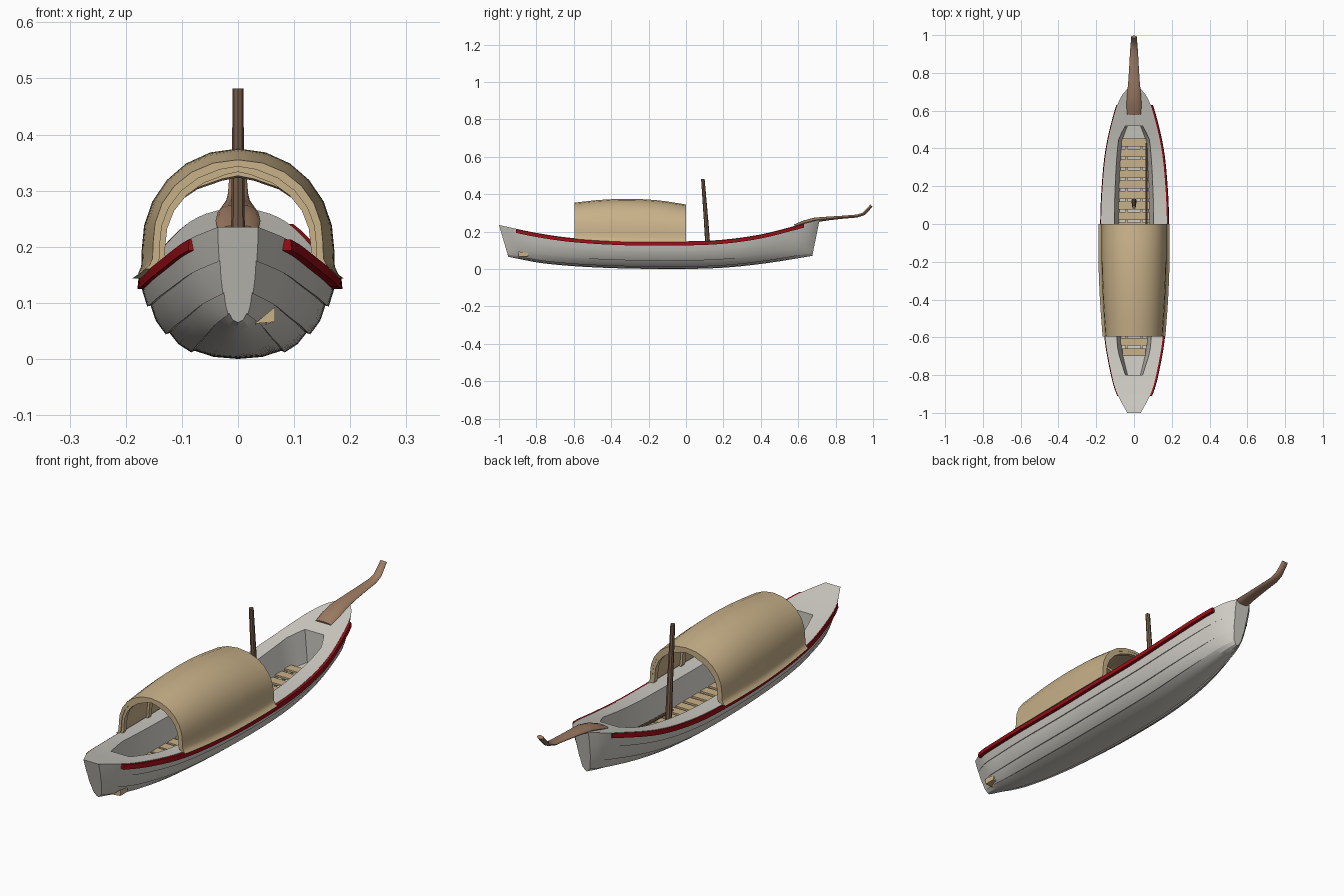
import bpy, bmesh, math
from mathutils import Vector

if "Cube" in bpy.data.objects:
    bpy.data.objects.remove(bpy.data.objects["Cube"], do_unlink=True)


def material(name, rgb):
    m = bpy.data.materials.new(name)
    m.use_nodes = True
    m.diffuse_color = (*rgb, 1)
    m.node_tree.nodes["Principled BSDF"].inputs["Base Color"].default_value = (*rgb, 1)
    return m


PALE = material("pale_grey_paint", (0.62, 0.60, 0.55))
TAN = material("tan_wood", (0.58, 0.44, 0.25))
BROWN = material("brown_wood", (0.34, 0.20, 0.125))
DARK = material("dark_brown_wood", (0.19, 0.115, 0.07))
RED = material("red_trim", (0.32, 0.004, 0.008))


def curve(keys):
    """Smooth interpolation through (position, value) pairs."""
    def f(t):
        t = max(keys[0][0], min(keys[-1][0], t))
        i = max(k for k in range(len(keys) - 1) if keys[k][0] <= t)
        (a, p), (b, q) = keys[i], keys[i + 1]
        p0, q1 = keys[max(i - 1, 0)], keys[min(i + 2, len(keys) - 1)]
        m0 = (q - p0[1]) / (b - p0[0]) * (b - a)
        m1 = (q1[1] - p) / (q1[0] - a) * (b - a)
        s = (t - a) / (b - a)
        return ((2*s**3 - 3*s**2 + 1) * p + (s**3 - 2*s**2 + s) * m0
                + (3*s**2 - 2*s**3) * q + (s**3 - s**2) * m1)
    return f


def steps(a, b, n):
    return [a + (b - a) * i / n for i in range(n + 1)]


def strips(bm, rows, closed=False, caps=False):
    vs = [[bm.verts.new(p) for p in r] for r in rows]
    n = len(vs[0])
    for r, s in zip(vs, vs[1:]):
        for i in range(n if closed else n - 1):
            j = (i + 1) % n
            bm.faces.new((r[i], r[j], s[j], s[i]))
    if caps:
        bm.faces.new(vs[0])
        bm.faces.new(vs[-1])


def finish(name, bm, mat, angle=30):
    bmesh.ops.remove_doubles(bm, verts=bm.verts, dist=0.0002)
    bmesh.ops.recalc_face_normals(bm, faces=bm.faces)
    me = bpy.data.meshes.new(name)
    bm.to_mesh(me)
    bm.free()
    ob = bpy.data.objects.new(name, me)
    bpy.context.collection.objects.link(ob)
    me.materials.append(mat)
    bpy.ops.object.select_all(action='DESELECT')
    ob.select_set(True)
    bpy.context.view_layer.objects.active = ob
    bpy.ops.object.shade_smooth_by_angle(angle=math.radians(angle))
    return ob


def loft(name, rings, mat, angle=30):
    bm = bmesh.new()
    strips(bm, rings, closed=True, caps=True)
    return finish(name, bm, mat, angle)


# Hull lines along the length
BOW, STERN, WELL_A, WELL_B = -1.0, 0.715, -0.8, 0.52
beam = curve([(-1, .036), (-.9, .088), (-.8, .117), (-.6, .152), (-.3, .17), (0, .174),
              (.2, .166), (.4, .145), (.6, .098), (.68, .065), (.715, .035)])
sheer = curve([(-1, .235), (-.8, .193), (-.6, .165), (-.3, .148), (0, .148),
               (.2, .157), (.4, .185), (.6, .235), (.715, .265)])
keel = curve([(-1, .065), (-.8, .03), (-.5, .008), (-.1, 0), (.2, .006),
              (.45, .03), (.715, .07)])
opening = curve([(-.8, .045), (-.7, .077), (-.6, .102), (-.3, .134), (0, .14),
                 (.2, .134), (.4, .105), (.52, .045)])

# Overlapping plank section, from gunwale to keel
SECTION = [(1, 1), (.98, .83), (.93, .64), (.895, .65), (.84, .46), (.74, .3), (.7, .315),
           (.61, .18), (.48, .08), (.445, .1), (.25, .025), (0, 0)]


def hull_ring(y):
    rake = 0.05 - 0.09 * (y - BOW) / (STERN - BOW)
    b, t, k = beam(y), sheer(y), keel(y)
    half = [Vector((u * b, y + rake * (1 - v), k + (t - k) * v)) for u, v in SECTION]
    return half + [Vector((-p.x, p.y, p.z)) for p in reversed(half[:-1])]


def deck_row(y, well):
    w = min(opening(y), .6 * beam(y))
    t = sheer(y)
    half = [(beam(y), t), (w, t)] + ([(w * .75, keel(y) + .035)] if well else [])
    return [Vector((x, y, z)) for x, z in half + [(-x, z) for x, z in reversed(half)]]


# Hull with end decks, side decks and open well
bow_y, mid_y, stern_y = steps(BOW, WELL_A, 8), steps(WELL_A, WELL_B, 36), steps(WELL_B, STERN, 8)
bm = bmesh.new()
strips(bm, [hull_ring(y) for y in bow_y + mid_y[1:] + stern_y[1:]], caps=True)
for ys, well in ((bow_y, False), (mid_y, True), (stern_y, False)):
    strips(bm, [deck_row(y, well) for y in ys])
for y in (WELL_A, WELL_B):
    bm.faces.new([bm.verts.new(p) for p in deck_row(y, True)[1:5]])
finish("hull", bm, PALE, 25)

# Red rubbing strakes, the one on the left standing a little further out
for side, name, out in ((1, "left_trim", .012), (-1, "right_trim", .005)):
    rings = []
    for y in steps(-.91, .63, 40):
        b, t = beam(y), sheer(y)
        rings.append([(side * (b + dx), y, t + dz) for dx, dz in
                      ((-.008, -.002), (out - .002, -.002), (out, -.022), (-.008, -.022))])
    loft(name, rings, RED)


# Floor slats and the two bearers beneath them
def box(bm, lo, hi):
    (a, b, c), (d, e, f) = lo, hi
    strips(bm, [[(a, y, c), (d, y, c), (d, y, f), (a, y, f)] for y in (b, e)], True, True)


bm = bmesh.new()
for i in range(21):
    y = -.70 + i * .0555
    w = min(opening(y), opening(y + .04)) * .78
    z = keel(y + .02) + .046
    box(bm, (-w, y, z), (w, y + .042, z + .008))
finish("floor_slats", bm, TAN)

for side, name in ((1, "left_bearer"), (-1, "right_bearer")):
    loft(name, [[(side * x, y, keel(y) + z) for x, z in
                 ((.035, .034), (.045, .034), (.045, .046), (.035, .046))]
                for y in steps(-.68, .44, 20)], TAN)

# Pole lying on the floor
loft("floor_pole", [[(.066 + .006 * math.cos(a), y, keel(y) + .06 + .006 * math.sin(a))
                     for a in steps(0, math.tau * 7 / 8, 7)] for y in steps(0, .43, 10)], DARK)

# Arched canopy with flared feet
ARCH = [(.188, 0), (.178, .035), (.172, .1), (.171, .24), (.167, .42), (.153, .6), (.128, .76),
        (.094, .885), (.05, .97), (0, 1)]
crown = curve([(-.595, .355), (-.45, .37), (-.3, .375), (-.15, .367), (0, .345)])
spread = curve([(-.595, .885), (-.4, .96), (-.2, 1), (0, 1)])


def arch(y, inset, start=0):
    base = max(.143, sheer(y) - .004)
    pts = []
    for u, v in ARCH[start:]:
        pts.append(Vector((u * spread(y) - (inset if u else 0), y,
                           base + (crown(y) - base - inset) * v)))
    return pts + [Vector((-p.x, p.y, p.z)) for p in reversed(pts[:-1])]


loft("canopy", [arch(y, 0) + arch(y, .012)[::-1] for y in steps(-.595, 0, 20)], TAN, 40)

# Ribs inside the canopy
for i, y in enumerate((-.58, -.39, -.2, -.012)):
    loft(f"canopy_rib_{i + 1}", [arch(yy, .010, 1) + arch(yy, .022, 1)[::-1]
                                 for yy in (y - .011, y + .011)], TAN, 40)

# Raked, tapered mast
loft("mast", [[(r * math.cos(a), y + r * math.sin(a), z) for a in steps(0, math.tau * 7 / 8, 7)]
              for y, z, r in ((.122, .04, .014), (.108, .25, .012), (.09, .482, .0095))], DARK)

# Sweeping tail piece on the stern deck
PATH = [(.58, .23, .036, .008), (.63, .246, .040, .013), (.69, .262, .036, .013),
        (.76, .270, .030, .010), (.84, .277, .025, .008), (.915, .283, .021, .008),
        (.95, .295, .018, .008), (.975, .320, .016, .008), (.991, .339, .015, .008)]
rings = []
for i, (y, z, w, h) in enumerate(PATH):
    p, q = PATH[max(i - 1, 0)], PATH[min(i + 1, len(PATH) - 1)]
    n = Vector((0, -(q[1] - p[1]), q[0] - p[0])).normalized()
    rings.append([Vector((w * math.cos(a), y, z)) + n * h * math.sin(a)
                  for a in steps(0, math.tau * 11 / 12, 11)])
loft("stern_tail", rings, BROWN, 40)

# Small fin on the bow planking
loft("bow_fin", [[(x, y, z) for x, z in ((.03, .066), (.066, .066), (.066, top), (.03, top - .03))]
                 for y, top in ((-.895, .093), (-.845, .086))], TAN)
